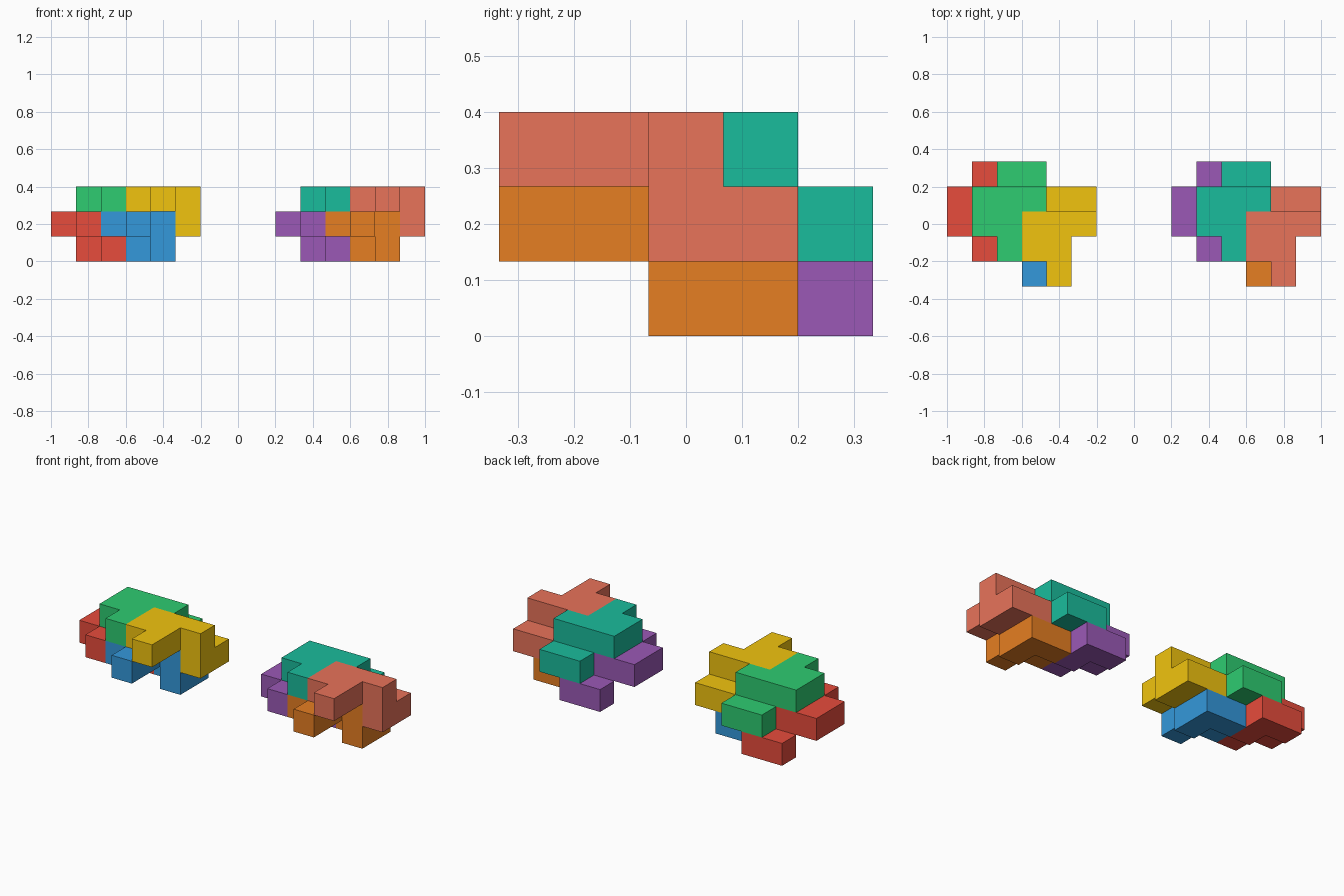
import bpy, bmesh
from mathutils import Vector

if "Cube" in bpy.data.objects:
    bpy.data.objects.remove(bpy.data.objects["Cube"])

U = 2 / 15  # edge of one unit cube

# One nine-cube puzzle piece: six cubes on top, three hooked below
PIECE = {(0, 1, 1), (1, 1, 1), (0, 2, 1), (1, 2, 1), (1, 0, 1), (2, 2, 1),
         (2, 2, 0), (2, 3, 0), (1, 3, 0)}


def material(name, hex_code):
    def linear(c):
        return c / 12.92 if c <= 0.04045 else ((c + 0.055) / 1.055) ** 2.4
    rgb = [linear(int(hex_code[i:i + 2], 16) / 255) for i in (0, 2, 4)]
    mat = bpy.data.materials.new(name)
    mat.diffuse_color = (*rgb, 1)
    mat.use_nodes = True
    mat.node_tree.nodes["Principled BSDF"].inputs["Base Color"].default_value = mat.diffuse_color
    return mat


def piece_mesh(name):
    """Outer skin of the cubes, with coplanar squares joined."""
    bm = bmesh.new()
    for cell in PIECE:
        for axis in range(3):
            for side in (0, 1):
                step = [0, 0, 0]
                step[axis] = 2 * side - 1
                if tuple(c + s for c, s in zip(cell, step)) in PIECE:
                    continue
                corners = [(0, 0), (1, 0), (1, 1), (0, 1)]
                if not side:
                    corners.reverse()
                verts = []
                for p, q in corners:
                    co = list(cell)
                    co[axis] += side
                    co[(axis + 1) % 3] += p
                    co[(axis + 2) % 3] += q
                    verts.append(bm.verts.new(Vector(co) * U))
                bm.faces.new(verts)
    bmesh.ops.remove_doubles(bm, verts=bm.verts[:], dist=U * 0.01)
    bmesh.ops.dissolve_limit(bm, angle_limit=0.01, verts=bm.verts[:], edges=bm.edges[:])
    mesh = bpy.data.meshes.new(name)
    bm.to_mesh(mesh)
    bm.free()
    return mesh


# Each cluster nests four shifted copies of the piece
SHIFTS = {"lower_left": (0, 1, 0), "lower_right": (2, 0, 0),
          "upper_left": (1, 1, 1), "upper_right": (3, 0, 1)}
CLUSTERS = {
    "left": (0, [("red", "E74C3C"), ("blue", "3498DB"),
                 ("green", "2ECC71"), ("yellow", "F1C40F")]),
    "right": (9, [("purple", "9B59B6"), ("orange", "E67E22"),
                  ("teal", "1ABC9C"), ("salmon", "E8735A")]),
}

for cluster, (offset, colours) in CLUSTERS.items():
    for (place, shift), (colour, code) in zip(SHIFTS.items(), colours):
        name = f"{cluster}_cluster_{place}_piece"
        obj = bpy.data.objects.new(name, piece_mesh(name))
        obj.location = Vector((shift[0] + offset - 7.5, shift[1] - 2.5, shift[2])) * U
        obj.data.materials.append(material(colour, code))
        bpy.context.collection.objects.link(obj)
